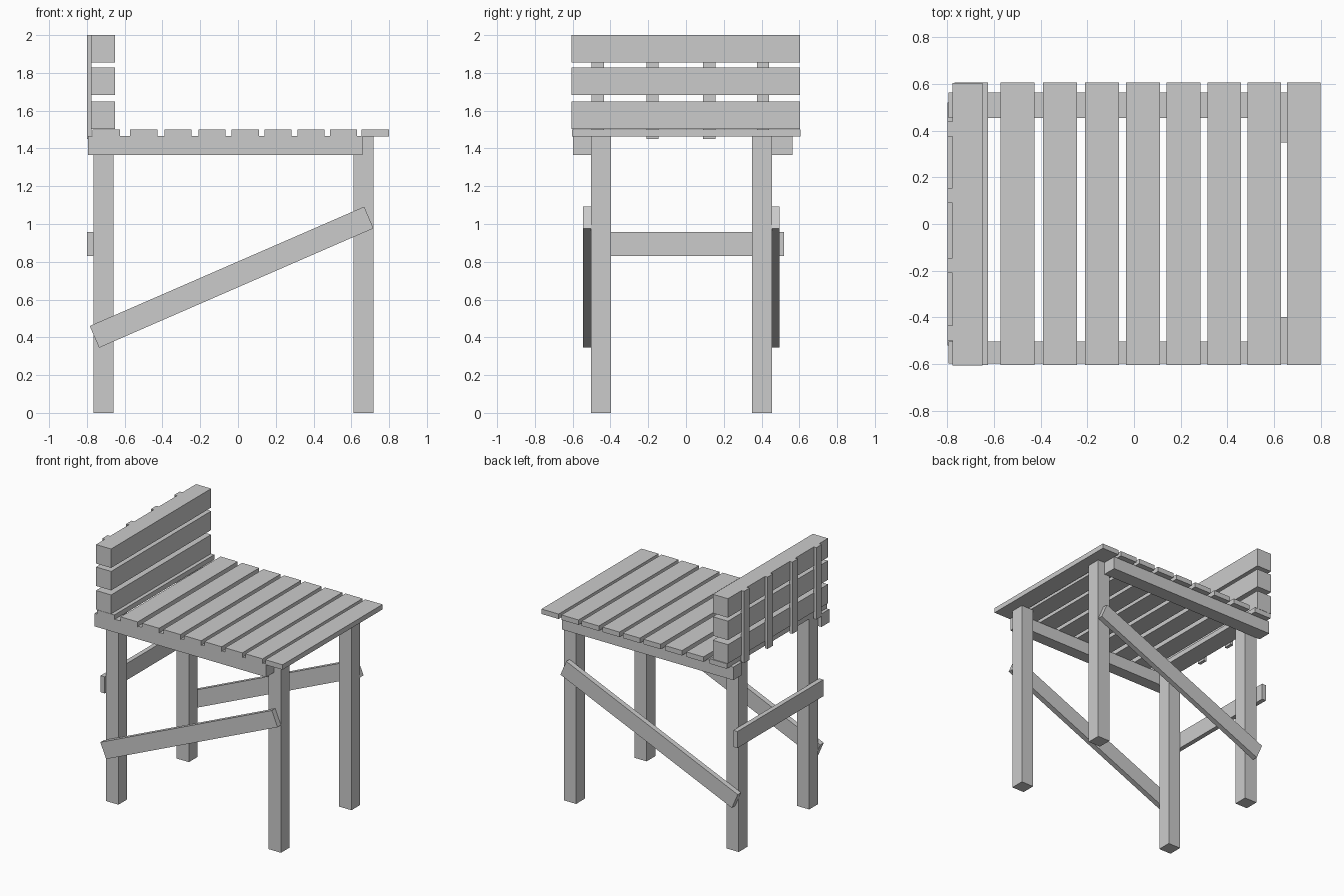
import bpy, bmesh
from mathutils import Vector

if "Cube" in bpy.data.objects:
    bpy.data.objects.remove(bpy.data.objects["Cube"])


def prism(name, profile, y0, y1):
    """Extrude an x-z outline from y0 to y1."""
    bm = bmesh.new()
    face = bm.faces.new([bm.verts.new((x, y0, z)) for x, z in profile])
    ext = bmesh.ops.extrude_face_region(bm, geom=[face])
    verts = [g for g in ext["geom"] if isinstance(g, bmesh.types.BMVert)]
    bmesh.ops.translate(bm, verts=verts, vec=Vector((0, y1 - y0, 0)))
    bmesh.ops.recalc_face_normals(bm, faces=bm.faces[:])
    mesh = bpy.data.meshes.new(name)
    bm.to_mesh(mesh)
    bm.free()
    obj = bpy.data.objects.new(name, mesh)
    bpy.context.collection.objects.link(obj)
    return obj


def box(name, x, y, z):
    """Board given by its (min, max) on each axis."""
    return prism(name, [(x[0], z[0]), (x[1], z[0]), (x[1], z[1]), (x[0], z[1])], *y)


# Legs, side rails and diagonal braces on each side
brace = [(-0.785, 0.46), (-0.735, 0.345), (0.717, 0.977), (0.668, 1.092)]
sides = {
    "near": ((-0.504, -0.398), (-0.598, -0.504), (-0.545, -0.504)),
    "far": ((0.349, 0.455), (0.455, 0.563), (0.455, 0.495)),
}
for side, (leg_y, rail_y, brace_y) in sides.items():
    box(f"{side}_back_leg", (-0.765, -0.66), leg_y, (0, 1.462))
    box(f"{side}_front_leg", (0.612, 0.717), leg_y, (0, 1.462))
    box(f"{side}_seat_rail", (-0.795, 0.658), rail_y, (1.365, 1.465))
    prism(f"{side}_diagonal_brace", brace, *brace_y)

# Cross brace between the back legs
box("back_cross_brace", (-0.80, -0.765), (-0.52, 0.52), (0.83, 0.957))

# Seat slats
slat_starts = [-0.77, -0.572, -0.39, -0.21, -0.034, 0.139, 0.314, 0.486, 0.655]
for i, x in enumerate(slat_starts):
    box(f"seat_slat_{i + 1}", (x, x + 0.145), (-0.604, 0.606), (1.462, 1.5))

# Thick backrest boards
for i, z in enumerate([1.503, 1.683, 1.855]):
    box(f"backrest_board_{i + 1}", (-0.778, -0.65), (-0.607, 0.604), (z, z + 0.145))

# Thin upright battens behind the backrest
for i, y in enumerate([-0.5, -0.21, 0.09, 0.375]):
    box(f"backrest_batten_{i + 1}", (-0.80, -0.776), (y, y + 0.065), (1.45, 2.0))
